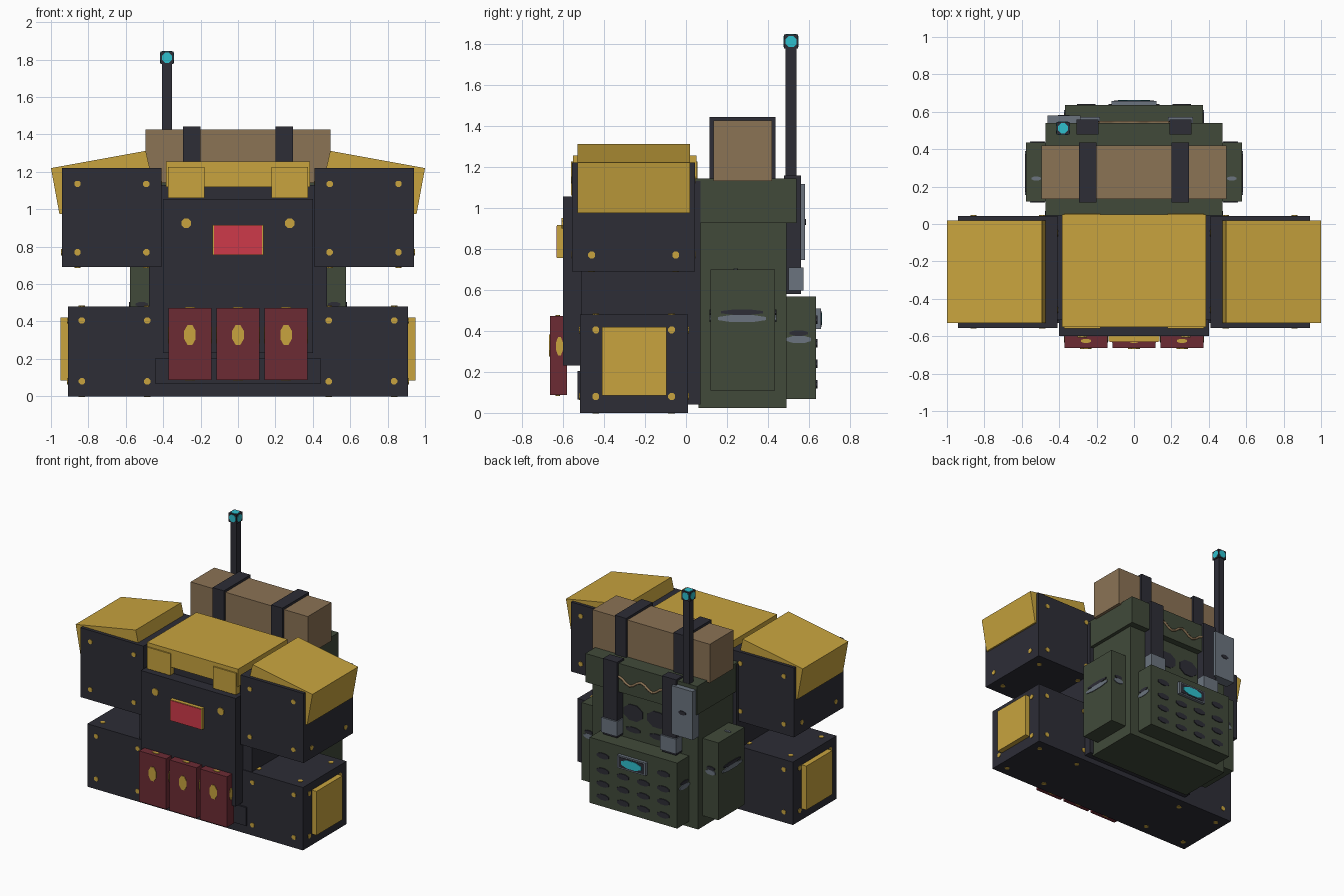
import bpy, bmesh, math
from mathutils import Vector

cube = bpy.data.objects.get("Cube")
if cube:
    bpy.data.objects.remove(cube, do_unlink=True)


def linear(c):
    c /= 255
    return c / 12.92 if c <= 0.04045 else ((c + 0.055) / 1.055) ** 2.4


def material(name, r, g, b):
    m = bpy.data.materials.new(name)
    m.use_nodes = True
    col = (linear(r), linear(g), linear(b), 1)
    m.diffuse_color = col
    bsdf = m.node_tree.nodes["Principled BSDF"]
    bsdf.inputs["Base Color"].default_value = col
    bsdf.inputs["Roughness"].default_value = 0.8
    return m


DARK = material("charcoal", 45, 45, 54)
YELLOW = material("mustard yellow", 200, 164, 62)
GREEN = material("olive green", 65, 74, 58)
BROWN = material("canvas brown", 139, 115, 85)
MAROON = material("maroon", 108, 43, 52)
RED = material("bright red", 206, 58, 74)
GREY = material("steel grey", 107, 116, 127)
CYAN = material("cyan", 47, 192, 206)


def finish(name, bm, mat):
    bmesh.ops.recalc_face_normals(bm, faces=bm.faces)
    me = bpy.data.meshes.new(name)
    bm.to_mesh(me)
    bm.free()
    me.materials.append(mat)
    ob = bpy.data.objects.new(name, me)
    bpy.context.collection.objects.link(ob)
    return ob


def box(name, mat, x, y, z):
    """Box from (min, max) ranges."""
    bm = bmesh.new()
    bmesh.ops.create_cube(bm, size=1)
    for v in bm.verts:
        v.co = Vector([(r[0] + r[1]) / 2 + c * (r[1] - r[0]) for c, r in zip(v.co, (x, y, z))])
    return finish(name, bm, mat)


def pair(name, mat, x, y, z):
    """The same box on both sides."""
    box("left_" + name, mat, x, y, z)
    box("right_" + name, mat, (-x[1], -x[0]), y, z)


def stud(name, mat, axis, centre, length, w, h):
    """Eight-sided bar along an axis, w by h across."""
    bm = bmesh.new()
    r = 0.5 / math.cos(math.pi / 8)
    bmesh.ops.create_cone(bm, cap_ends=True, segments=8, radius1=r, radius2=r, depth=1)
    turn = math.pi / 8
    for v in bm.verts:
        x, y, t = v.co
        u = (x * math.cos(turn) - y * math.sin(turn)) * w
        k = (x * math.sin(turn) + y * math.cos(turn)) * h
        t *= length
        v.co = Vector({"x": (t, u, k), "y": (u, t, k), "z": (u, k, t)}[axis]) + Vector(centre)
    return finish(name, bm, mat)


def bolts(name, x, y, z, xs, ys, zs):
    """Bolt heads near the corners of a block, on every face."""
    size, out = 0.034, 0.008
    cx, cy, cz = [sum(r) / 2 for r in (x, y, z)]
    lx, ly, lz = [r[1] - r[0] + out for r in (x, y, z)]
    for a in xs:
        for b in zs:
            stud(name, YELLOW, "y", (a, cy, b), ly, size, size)
        for b in ys:
            stud(name, YELLOW, "z", (a, b, cz), lz, size, size)
    for a in ys:
        for b in zs:
            stud(name, YELLOW, "x", (cx, a, b), lx, size, size)


# Hips and torso
box("hip_block", DARK, (-0.91, 0.91), (-0.517, 0.01), (0, 0.48))
box("torso", DARK, (-0.475, 0.475), (-0.512, 0.07), (0.04, 1.13))
box("belt", DARK, (-0.44, 0.44), (-0.53, 0.04), (0.065, 0.205))
box("chest_plate", DARK, (-0.4, 0.4), (-0.6, -0.5), (0.23, 1.055))
pair("hip_plate", YELLOW, (0.9, 0.95), (-0.41, -0.095), (0.085, 0.42))
box("collar", YELLOW, (-0.385, 0.385), (-0.55, 0.05), (1.12, 1.255))
pair("collar_clip", YELLOW, (0.18, 0.375), (-0.56, 0.056), (1.06, 1.225))

# Shoulder blocks and sloped pauldrons
pair("shoulder_block", DARK, (0.41, 0.942), (-0.555, 0.043), (0.69, 1.22))
profile = [(0.47, 1.21), (0.493, 1.312), (1.0, 1.22), (0.955, 0.975), (0.9, 0.975), (0.9, 1.21)]
for side, s in (("left", 1), ("right", -1)):
    bm = bmesh.new()
    face = bm.faces.new([bm.verts.new((s * x, -0.53, z)) for x, z in profile])
    ext = bmesh.ops.extrude_face_region(bm, geom=[face])
    new = [v for v in ext["geom"] if isinstance(v, bmesh.types.BMVert)]
    bmesh.ops.translate(bm, verts=new, vec=(0, 0.55, 0))
    finish(side + "_pauldron", bm, YELLOW)
    bolts(side + "_hip_bolt", sorted((s * 0.45, s * 0.91)), (-0.517, 0.01), (0, 0.48),
          (s * 0.485, s * 0.835), (-0.44, -0.07), (0.08, 0.405))
    bolts(side + "_shoulder_bolt", sorted((s * 0.41, s * 0.942)), (-0.555, 0.043), (0.69, 1.22),
          (s * 0.49, s * 0.858), (-0.46, -0.05), (0.77, 1.135))
    stud(side + "_chest_stud", YELLOW, "y", (s * 0.277, -0.6, 0.925), 0.012, 0.052, 0.052)

# Chest light
box("chest_light_frame", YELLOW, (-0.135, 0.135), (-0.628, -0.59), (0.755, 0.915))
box("chest_light", RED, (-0.128, 0.128), (-0.632, -0.62), (0.758, 0.912))

# Front pouches with buckles on front, top and sides
for i, x in enumerate((-0.257, 0, 0.257)):
    n = "front_pouch_%d" % (i + 1)
    box(n, MAROON, (x - 0.114, x + 0.114), (-0.663, -0.58), (0.087, 0.473))
    stud(n + "_buckle", YELLOW, "y", (x, -0.63, 0.328), 0.074, 0.062, 0.106)
    stud(n + "_top_stud", YELLOW, "z", (x, -0.625, 0.28), 0.394, 0.055, 0.022)
    stud(n + "_side_stud", YELLOW, "x", (x, -0.617, 0.325), 0.234, 0.034, 0.088)

# Backpack
box("pack_body", GREEN, (-0.445, 0.445), (0.06, 0.49), (0.025, 0.94))
box("pack_lid", GREEN, (-0.472, 0.472), (0.045, 0.54), (0.925, 1.143))
box("back_pocket", GREEN, (-0.37, 0.37), (0.48, 0.635), (0.067, 0.567))
pair("side_pocket", GREEN, (0.43, 0.578), (0.12, 0.435), (0.11, 0.70))
for s in (-1, 1):
    # Pull tabs: dark slot above a grey grip
    for mat, z, h, trim in ((GREY, 0.46, 0.036, 0), (DARK, 0.491, 0.026, 0.03)):
        stud("side_pocket_tab", mat, "x", (s * 0.55, 0.273, z), 0.068, 0.235 - trim, h)
        stud("side_pocket_end_tab", mat, "y", (s * 0.515, 0.278, z), 0.328, 0.08 - trim / 2, h)
        stud("back_pocket_tab", mat, "x", (s * 0.34, 0.55, z - 0.102), 0.07, 0.12 - trim, h)
    stud("side_pocket_top_tab", GREY, "z", (s * 0.523, 0.243, 0.69), 0.03, 0.05, 0.022)
    stud("pack_vent", DARK, "y", (s * 0.1, 0.49, 0.77), 0.012, 0.16, 0.12)
    stud("pack_small_vent", DARK, "y", (s * 0.1, 0.49, 0.64), 0.012, 0.12, 0.04)
    stud("pocket_top_slot", DARK, "y", (s * 0.255, 0.635, 0.455), 0.012, 0.1, 0.042)
    for x in (0.085, 0.255):
        for z in (0.14, 0.24, 0.34):
            stud("pocket_slot", DARK, "y", (s * x, 0.635, z), 0.012, 0.1, 0.042)

# Display on the back pocket
box("display_frame", GREY, (-0.12, 0.12), (0.62, 0.658), (0.41, 0.508))
box("display_bezel", DARK, (-0.108, 0.108), (0.65, 0.661), (0.42, 0.498))
stud("display_screen", CYAN, "y", (0, 0.66, 0.459), 0.008, 0.17, 0.062)

# Bedroll, straps and clips
box("bedroll", BROWN, (-0.495, 0.495), (0.135, 0.42), (1.13, 1.425))
pair("bedroll_strap", DARK, (0.2, 0.295), (0.115, 0.437), (1.14, 1.443))
pair("back_strap", DARK, (0.19, 0.308), (0.478, 0.56), (0.58, 1.157))
pair("strap_clip", GREY, (0.182, 0.316), (0.5, 0.573), (0.597, 0.71))

# Sagging cord between the straps
cu = bpy.data.curves.new("cord", "CURVE")
cu.dimensions = "3D"
cu.bevel_depth = 0.009
cu.bevel_resolution = 1
sp = cu.splines.new("POLY")
sp.points.add(12)
for i, p in enumerate(sp.points):
    t = i / 6 - 1
    p.co = (t * 0.19, 0.543, 1.02 + 0.025 * math.cos(t * 2 * math.pi), 1)
cu.materials.append(BROWN)
bpy.context.collection.objects.link(bpy.data.objects.new("cord", cu))

# Radio and antenna
box("radio", GREY, (-0.462, -0.285), (0.5, 0.58), (0.745, 1.115))
stud("radio_grille", DARK, "y", (-0.375, 0.58, 0.93), 0.008, 0.06, 0.03)
box("antenna", DARK, (-0.405, -0.353), (0.485, 0.538), (0.9, 1.79))
tip = (-0.38, 0.512, 1.81)
box("antenna_tip", DARK, *[(c - 0.034, c + 0.034) for c in tip])
for axis in "xyz":
    stud("antenna_lamp", CYAN, axis, tip, 0.073, 0.054, 0.054)
